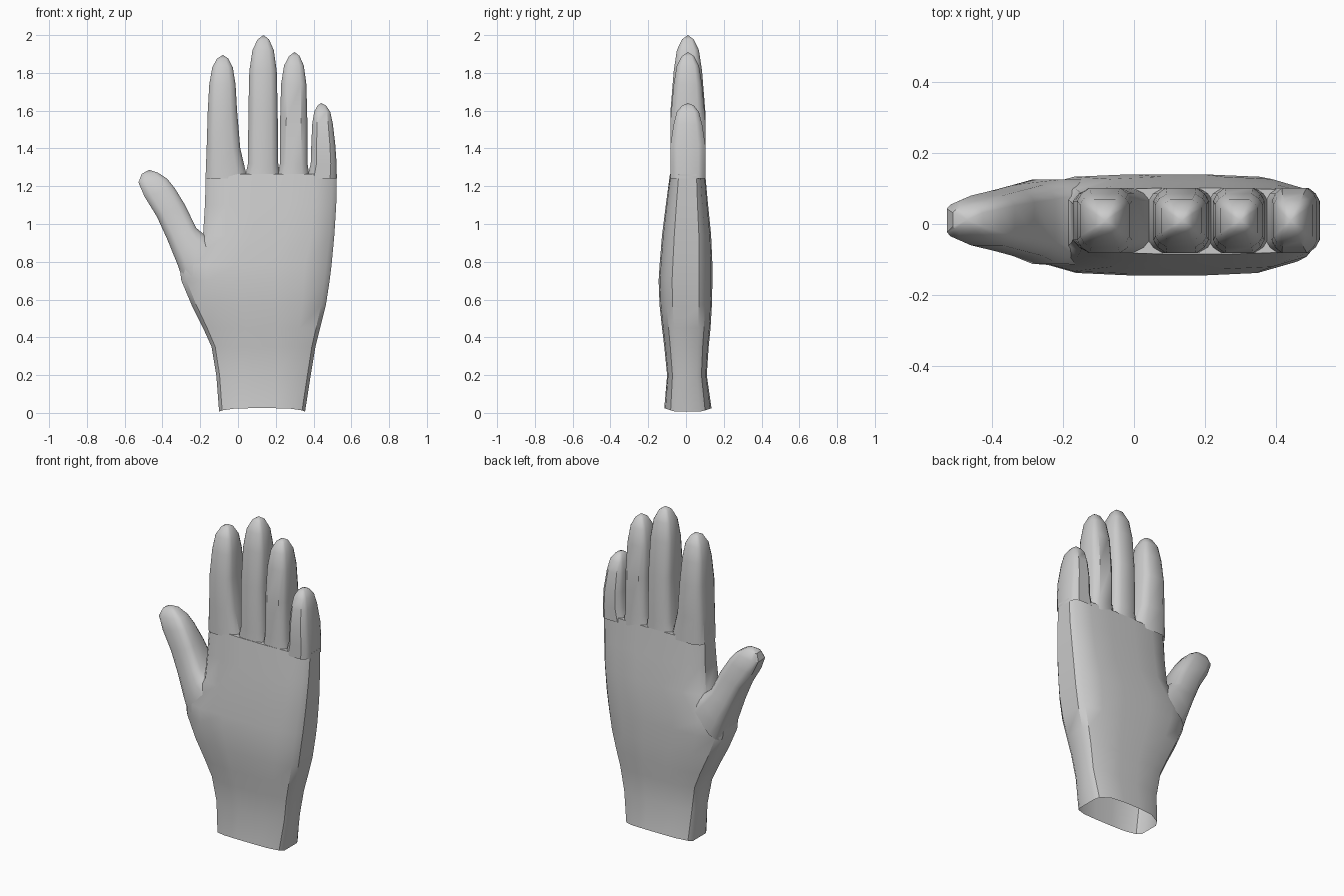
import bpy
import bmesh
from math import radians

cube = bpy.data.objects.get("Cube")
if cube:
    bpy.data.objects.remove(cube, do_unlink=True)

skin = bpy.data.materials.new("light grey")
skin.use_nodes = True
skin.diffuse_color = (0.6, 0.6, 0.6, 1)
skin.node_tree.nodes["Principled BSDF"].inputs["Base Color"].default_value = (0.6, 0.6, 0.6, 1)

# Quarter cross-sections (across, depth), mirrored into full rings
PALM = [(1, 0.5), (0.93, 0.73), (0.65, 0.95), (0.25, 1)]
DIGIT = [(1, 0.6), (0.85, 0.82), (0.55, 1)]


def ring_points(quarter):
    back = quarter + [(-a, d) for a, d in reversed(quarter)]
    return back + [(a, -d) for a, d in reversed(back)]


def loft(name, quarter, stations, tip=None, scallop=0):
    """Skin rings, each spanning (left x, z) to (right x, z) and front y to back y."""
    bm = bmesh.new()
    rings = []
    for i, (lx, lz, rx, rz, front, back) in enumerate(stations):
        ring = []
        for a, d in ring_points(quarter):
            t = (a + 1) / 2
            z = lz + (rz - lz) * t
            if i == 0:
                z += scallop * abs(d) ** 2
            y = (front + back) / 2 + d * (back - front) / 2
            ring.append(bm.verts.new((lx + (rx - lx) * t, y, z)))
        rings.append(ring)
    n = len(rings[0])
    for low, high in zip(rings, rings[1:]):
        for k in range(n):
            m = (k + 1) % n
            bm.faces.new((low[k], low[m], high[m], high[k]))
    # Close the far end with a point or a flat cap
    if tip:
        apex = bm.verts.new(tip)
        for k in range(n):
            bm.faces.new((rings[-1][k], rings[-1][(k + 1) % n], apex))
    else:
        bm.faces.new(rings[-1])
    bmesh.ops.recalc_face_normals(bm, faces=bm.faces[:])
    mesh = bpy.data.meshes.new(name)
    bm.to_mesh(mesh)
    bm.free()
    mesh.materials.append(skin)
    obj = bpy.data.objects.new(name, mesh)
    bpy.context.collection.objects.link(obj)
    bpy.ops.object.select_all(action="DESELECT")
    obj.select_set(True)
    bpy.context.view_layer.objects.active = obj
    bpy.ops.object.shade_smooth_by_angle(angle=radians(35))
    return obj


# Palm and open wrist: z, left x, right x, front y, back y
palm = [
    (0.0, -0.10, 0.355, -0.115, 0.135),
    (0.2, -0.115, 0.385, -0.10, 0.11),
    (0.35, -0.14, 0.41, -0.115, 0.12),
    (0.45, -0.185, 0.435, -0.127, 0.13),
    (0.57, -0.245, 0.465, -0.14, 0.137),
    (0.7, -0.30, 0.485, -0.145, 0.14),
    (0.78, -0.31, 0.495, -0.14, 0.14),
    (0.94, -0.185, 0.51, -0.127, 0.133),
    (1.1, -0.175, 0.52, -0.107, 0.117),
    (1.265, -0.17, 0.523, -0.085, 0.102),
]
loft("palm", PALM, [(l, z, r, z, f, b) for z, l, r, f, b in palm], scallop=0.025)

# Fingers: base, knuckle and upper spans (z, left x, right x), then the tip (z, x)
fingers = {
    "index_finger": ([(1.24, -0.172, 0.05), (1.4, -0.166, 0.012), (1.6, -0.16, -0.005)],
                     (1.74, -0.152, -0.013), (1.895, -0.08)),
    "middle_finger": ([(1.24, 0.035, 0.225), (1.32, 0.053, 0.213), (1.6, 0.055, 0.21)],
                      (1.81, 0.06, 0.205), (2.0, 0.135)),
    "ring_finger": ([(1.24, 0.205, 0.38), (1.32, 0.222, 0.368), (1.55, 0.223, 0.367)],
                    (1.74, 0.228, 0.362), (1.91, 0.30)),
    "little_finger": ([(1.24, 0.365, 0.523), (1.32, 0.385, 0.522), (1.42, 0.388, 0.515)],
                      (1.53, 0.393, 0.502), (1.64, 0.44)),
}
for name, (spans, top, (tip_z, tip_x)) in fingers.items():
    stations = [(l, z, r, z, -0.082, 0.102) for z, l, r in spans]
    z, l, r = top
    stations.append((l, z, r, z, -0.065, 0.085))
    # Rounded fingertip shrinking toward the tip
    for rise, size in ((0.58, 0.78), (0.88, 0.42)):
        h = z + (tip_z - z) * rise
        left, right = tip_x + (l - tip_x) * size, tip_x + (r - tip_x) * size
        stations.append((left, h, right, h, 0.01 - 0.075 * size, 0.01 + 0.075 * size))
    loft(name, DIGIT, stations, (tip_x, 0.01, tip_z))

# Thumb leaning away from the palm
loft("thumb", DIGIT, [
    (-0.285, 0.68, -0.10, 0.88, -0.115, 0.125),
    (-0.318, 0.78, -0.18, 0.945, -0.112, 0.125),
    (-0.375, 0.92, -0.222, 0.98, -0.09, 0.11),
    (-0.43, 1.04, -0.28, 1.1, -0.075, 0.095),
    (-0.495, 1.145, -0.335, 1.19, -0.06, 0.08),
    (-0.527, 1.22, -0.375, 1.24, -0.045, 0.065),
    (-0.51, 1.265, -0.425, 1.272, -0.02, 0.045),
], (-0.47, 0.012, 1.287))
